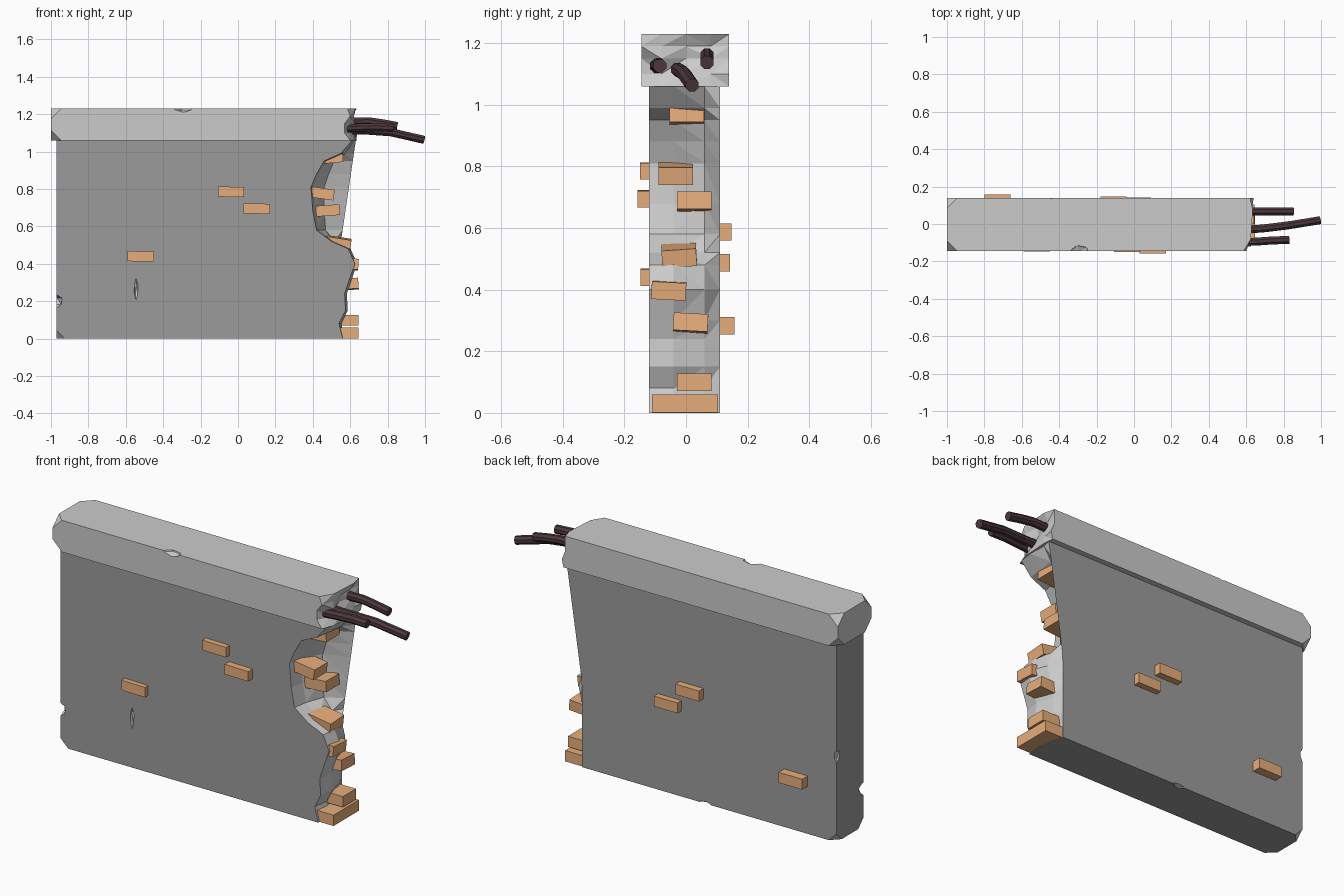
import bpy, bmesh, math
from mathutils import Vector, Euler

if "Cube" in bpy.data.objects:
    bpy.data.objects.remove(bpy.data.objects["Cube"])


def material(name, color):
    m = bpy.data.materials.new(name)
    m.diffuse_color = (*color, 1)
    m.use_nodes = True
    m.node_tree.nodes["Principled BSDF"].inputs["Base Color"].default_value = m.diffuse_color
    return m


CONCRETE = material("concrete", (0.8, 0.8, 0.8))
PLASTER = material("plaster", (0.33, 0.33, 0.33))
BRICK = material("brick", (0.8, 0.42, 0.2))
STEEL = material("steel", (0.075, 0.04, 0.045))


def add_object(name, bm, mats):
    me = bpy.data.meshes.new(name)
    bm.to_mesh(me)
    bm.free()
    ob = bpy.data.objects.new(name, me)
    bpy.context.collection.objects.link(ob)
    for m in mats:
        me.materials.append(m)
    return ob


def broken_block(name, x0, ys, zs, xs, mats, outer, chip, chip_z):
    """Block with a flat left end and a faceted broken right end; xs[i][j] is x at ys[i], zs[j]."""
    bm = bmesh.new()
    g = [[bm.verts.new((xs[i][j], y, z)) for j, z in enumerate(zs)] for i, y in enumerate(ys)]
    a, b, c, d = [bm.verts.new((x0, y, z)) for y, z in
                  ((ys[0], zs[0]), (ys[0], zs[-1]), (ys[-1], zs[-1]), (ys[-1], zs[0]))]
    shell = [[a, b, c, d], [a, b] + g[0][::-1], [d, c] + g[-1][::-1],
             [a, d] + [r[0] for r in g][::-1], [b, c] + [r[-1] for r in g][::-1]]
    for f in shell:
        bm.faces.new(f).material_index = outer
    broken = [bm.faces.new((g[i][j], g[i + 1][j], g[i + 1][j + 1], g[i][j + 1]))
              for i in range(len(ys) - 1) for j in range(len(zs) - 1)]
    bmesh.ops.triangulate(bm, faces=broken)
    # worn corners on the intact end
    corners = [v for v in (a, b, c, d) if v.co.z < chip_z]
    bmesh.ops.bevel(bm, geom=corners, offset=chip, segments=1, affect='VERTICES')
    bmesh.ops.recalc_face_normals(bm, faces=bm.faces)
    return add_object(name, bm, mats)


def cut_chips(target, chips):
    for k, (loc, size) in enumerate(chips):
        bm = bmesh.new()
        bmesh.ops.create_icosphere(bm, subdivisions=1, radius=1)
        bmesh.ops.scale(bm, vec=size, verts=bm.verts)
        bmesh.ops.translate(bm, vec=loc, verts=bm.verts)
        cutter = add_object(f"{target.name}_chip_cutter_{k}", bm, [CONCRETE])
        cutter.hide_render = True
        cutter.hide_set(True)
        mod = target.modifiers.new("chip", 'BOOLEAN')
        mod.operation = 'DIFFERENCE'
        mod.solver = 'EXACT'
        mod.object = cutter


def brick(name, loc, size, rot=(0, 0, 0)):
    bm = bmesh.new()
    bmesh.ops.create_cube(bm, size=1)
    bmesh.ops.scale(bm, vec=size, verts=bm.verts)
    ob = add_object(name, bm, [BRICK])
    ob.location = loc
    ob.rotation_euler = Euler([math.radians(r) for r in rot])


def rebar(name, pts, radius=0.023, sides=8):
    bm = bmesh.new()
    pts = [Vector(p) for p in pts]
    rings = []
    for i, p in enumerate(pts):
        t = (pts[min(i + 1, len(pts) - 1)] - pts[max(i - 1, 0)]).normalized()
        u = t.cross(Vector((0, 0, 1))).normalized()
        w = u.cross(t)
        rings.append([bm.verts.new(p + radius * (u * math.cos(q) + w * math.sin(q)))
                      for q in (math.tau * (k + 0.5) / sides for k in range(sides))])
    for r, s in zip(rings, rings[1:]):
        for k in range(sides):
            n = (k + 1) % sides
            bm.faces.new((r[k], r[n], s[n], s[k]))
    bm.faces.new(rings[0])
    bm.faces.new(rings[-1])
    bmesh.ops.recalc_face_normals(bm, faces=bm.faces)
    add_object(name, bm, [STEEL])


# Wall body: jagged front profile blending to a plainer back edge
profile = [(0.56, 0), (0.54, 0.08), (0.575, 0.15), (0.57, 0.24), (0.59, 0.30), (0.625, 0.40),
           (0.59, 0.48), (0.50, 0.52), (0.42, 0.58), (0.40, 0.68), (0.39, 0.81), (0.42, 0.88),
           (0.46, 0.95), (0.55, 0.99), (0.61, 1.06)]
zs = [z for _, z in profile]
front = [x for x, _ in profile]
back = [0.54 + 0.09 * max(0, (z - 0.45) / 0.61) for z in zs]
wall = broken_block("wall", -0.97, [-0.12, -0.04, 0.06, 0.11], zs,
                    [front, [x + 0.012 for x in front],
                     [f + 0.35 * (b - f) for f, b in zip(front, back)], back],
                    [CONCRETE, PLASTER], 1, 0.045, 0.5)
cut_chips(wall, [((-0.975, -0.125, 0.2), (0.04, 0.05, 0.04)),
                 ((-0.545, -0.122, 0.265), (0.012, 0.02, 0.06)),
                 ((-0.975, 0.115, 0.46), (0.02, 0.04, 0.04)),
                 ((-0.19, 0.115, 0.0), (0.04, 0.025, 0.012))])

# Coping slab on top
cap = broken_block("coping", -1.0, [-0.145, -0.08, 0.0, 0.08, 0.14],
                   [1.06, 1.10, 1.15, 1.19, 1.23],
                   [[0.60, 0.57, 0.57, 0.60, 0.585],
                    [0.625, 0.60, 0.625, 0.62, 0.625],
                    [0.63, 0.62, 0.60, 0.61, 0.63],
                    [0.635, 0.63, 0.62, 0.61, 0.635],
                    [0.63, 0.64, 0.62, 0.62, 0.62]],
                   [CONCRETE], 0, 0.055, 2)
cut_chips(cap, [((-0.29, -0.145, 1.235), (0.055, 0.035, 0.025)),
                ((-0.44, 0.145, 1.235), (0.02, 0.012, 0.012))])

# Bricks showing through the front and back faces
for k, (x, z, y) in enumerate([(-0.037, 0.785, -0.15), (0.10, 0.695, -0.157), (-0.52, 0.44, -0.147)]):
    brick(f"front_brick_{k}", (x, y + 0.045, z), (0.14, 0.09, 0.054), (0, 1, 0))
for k, (x, z, y) in enumerate([(-0.11, 0.587, 0.147), (0.02, 0.487, 0.143), (-0.73, 0.283, 0.157)]):
    brick(f"back_brick_{k}", (x, y - 0.045, z), (0.14, 0.09, 0.056))

# Bricks exposed in the broken end: centre and tilt
brick("end_brick_base", (0.575, -0.003, 0.03), (0.14, 0.215, 0.058))
for k, (loc, rot) in enumerate([
        ((0.575, 0.026, 0.099), (0, 0, 0)),
        ((0.575, 0.015, 0.29), (-3, -4, 0)),
        ((0.575, -0.056, 0.40), (-3, 4, 0)),
        ((0.535, -0.022, 0.512), (4, 9, 0)),
        ((0.475, 0.026, 0.685), (0, -4, 0)),
        ((0.445, -0.033, 0.777), (0, 8, 0)),
        ((0.492, 0.002, 0.967), (0, -5, 0))]):
    brick(f"end_brick_{k}", loc, (0.138, 0.112, 0.057), rot)

# Bent reinforcing bars
rebar("rebar_back", [(0.55, 0.068, 1.16), (0.70, 0.068, 1.162), (0.77, 0.068, 1.152), (0.852, 0.068, 1.137)])
rebar("rebar_front", [(0.52, -0.095, 1.12), (0.64, -0.095, 1.128), (0.74, -0.088, 1.13), (0.83, -0.085, 1.126)])
rebar("rebar_middle", [(0.52, -0.03, 1.115), (0.68, -0.025, 1.113), (0.82, -0.008, 1.103), (0.994, 0.02, 1.063)])
